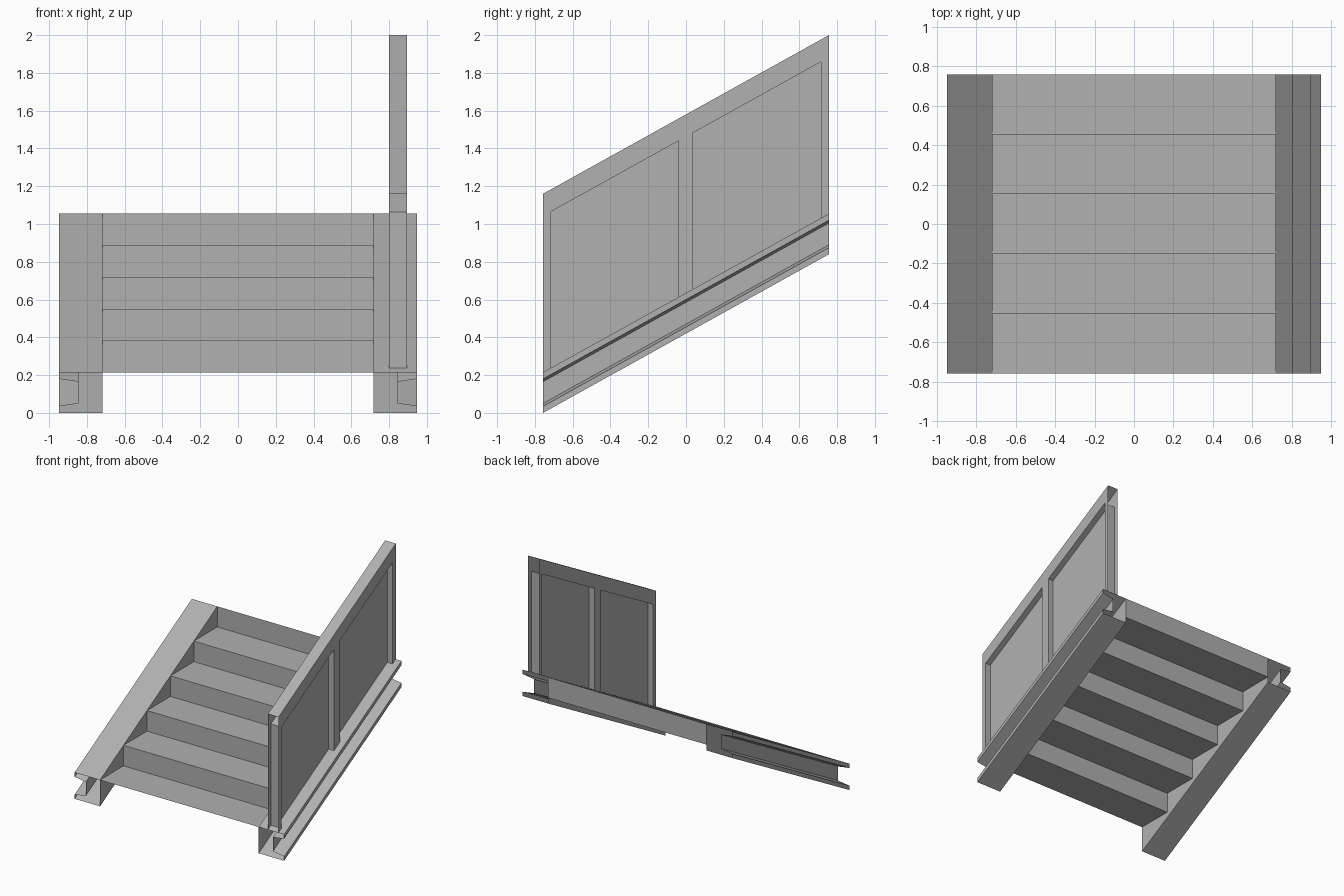
import bpy, bmesh

if "Cube" in bpy.data.objects:
    bpy.data.objects.remove(bpy.data.objects["Cube"])

Y = 0.757            # half length of the flight
RISE = 0.84          # height gained over the flight
BASE = 0.215         # stringer height at the front
INNER = 0.717        # inner face of the stringers
STEPS = 5

# Mid-grey paint
paint = bpy.data.materials.new("grey_paint")
paint.diffuse_color = (0.44, 0.44, 0.44, 1)
paint.use_nodes = True
paint.node_tree.nodes["Principled BSDF"].inputs["Base Color"].default_value = paint.diffuse_color


def slope(x, y, h):
    """Point at height h above the sloping bottom line."""
    return (x, y, h + RISE * (y + Y) / (2 * Y))


def build(name, faces):
    bm = bmesh.new()
    for f in faces:
        bm.faces.new([bm.verts.new(p) for p in f])
    bmesh.ops.remove_doubles(bm, verts=bm.verts, dist=1e-4)
    bmesh.ops.recalc_face_normals(bm, faces=bm.faces)
    me = bpy.data.meshes.new(name)
    bm.to_mesh(me)
    bm.free()
    me.materials.append(paint)
    ob = bpy.data.objects.new(name, me)
    bpy.context.collection.objects.link(ob)
    return ob


# Stringers: channel profile open to the outside, swept up the slope, open ends
profile = [(INNER, 0), (0.947, 0), (0.947, 0.035), (0.845, 0.05),
           (0.845, 0.165), (0.947, 0.18), (0.947, BASE), (INNER, BASE)]
for name, s in (("left_stringer", -1), ("right_stringer", 1)):
    faces = []
    for (xa, ha), (xb, hb) in zip(profile, profile[1:] + profile[:1]):
        quad = [slope(s * xa, -Y, ha), slope(s * xb, -Y, hb),
                slope(s * xb, Y, hb), slope(s * xa, Y, ha)]
        faces.append(quad if s < 0 else quad[::-1])
    build(name, faces)

# Steps: one folded sheet of treads and risers
line = []
for i in range(STEPS):
    z = BASE + RISE * i / STEPS
    line += [(-Y + 2 * Y * i / STEPS, z), (-Y + 2 * Y * (i + 1) / STEPS, z)]
line.append((Y, BASE + RISE))
build("steps", [[(-INNER, *a), (INNER, *a), (INNER, *b), (-INNER, *b)]
                for a, b in zip(line, line[1:])])

# Railing frame: hollow top rail and three posts, open at the ends
X0, X1, TOP, UNDER = 0.80, 0.896, 1.16, 1.042
bays = [(-0.718, -0.041), (0.038, 0.716)]
outline = [(-Y, BASE), (-Y, TOP), (Y, TOP), (Y, BASE)]
walls = [((-Y, TOP), (Y, TOP))]
for a, b in reversed(bays):
    bay = [(b, BASE), (b, UNDER), (a, UNDER), (a, BASE)]
    outline += bay
    walls += zip(bay, bay[1:])
faces = [[slope(X0, *p) for p in outline],
         [slope(X1, *p) for p in reversed(outline)]]
faces += [[slope(X0, *p), slope(X1, *p), slope(X1, *q), slope(X0, *q)]
          for p, q in walls]
build("railing_frame", faces)

# Railing panels: thin sheets in the middle of each bay
XM = (X0 + X1) / 2
for i, (a, b) in enumerate(bays):
    build(f"railing_panel_{i + 1}",
          [[slope(XM, a, BASE), slope(XM, b, BASE),
            slope(XM, b, UNDER), slope(XM, a, UNDER)]])
